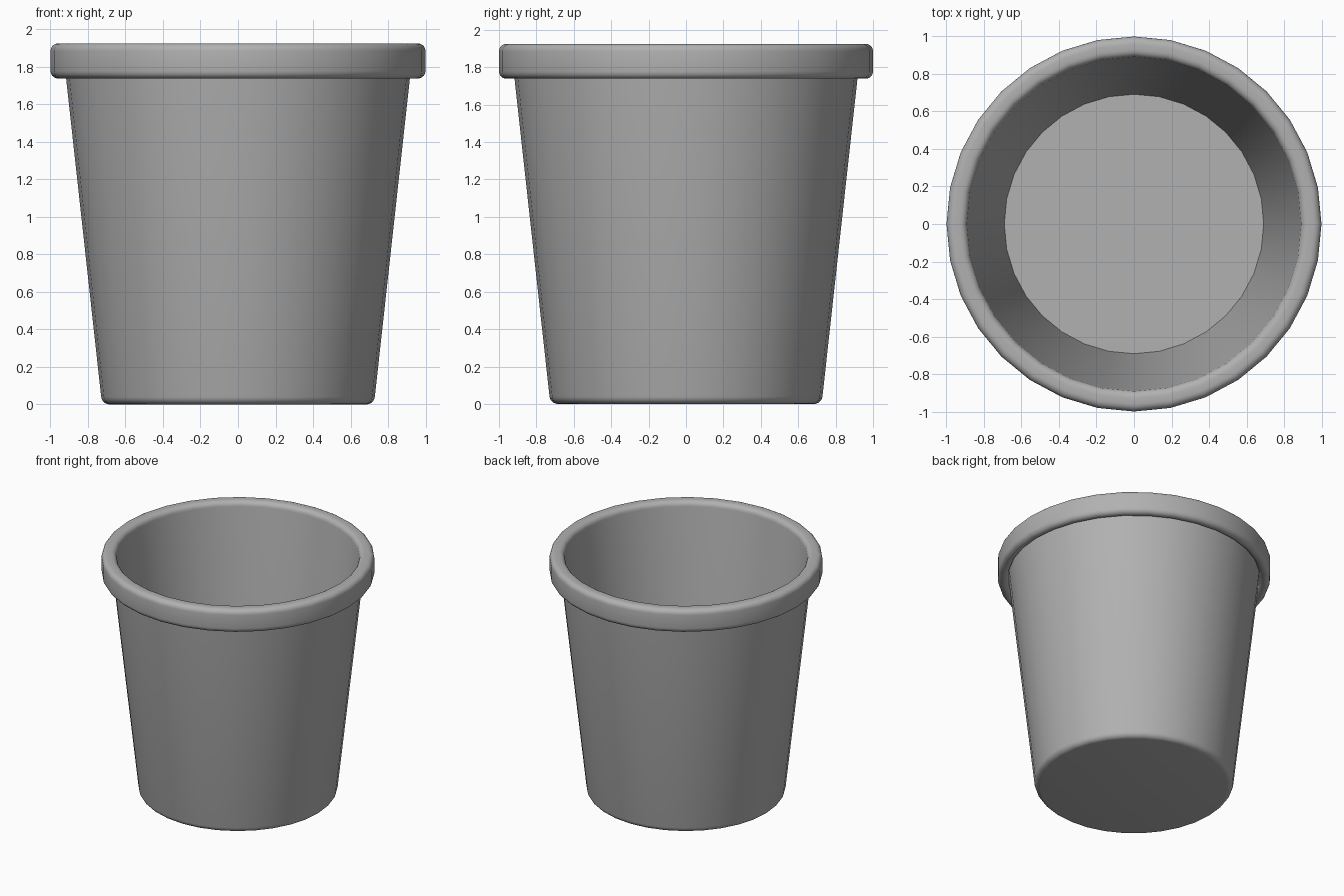
import bpy, bmesh, math

if "Cube" in bpy.data.objects:
    bpy.data.objects.remove(bpy.data.objects["Cube"])

SIDES = 32


def arc(cx, cz, r, a0, a1, n=5):
    """Points of a rounded profile corner, angles in degrees."""
    return [(cx + r * math.cos(math.radians(a0 + (a1 - a0) * i / n)),
             cz + r * math.sin(math.radians(a0 + (a1 - a0) * i / n)))
            for i in range(n + 1)]


def lathe(name, profile):
    """Turn an (r, z) profile around z and cap both ends."""
    bm = bmesh.new()
    rings = [[bm.verts.new((r * math.cos(math.tau * k / SIDES),
                            r * math.sin(math.tau * k / SIDES), z))
              for k in range(SIDES)] for r, z in profile]
    for a, b in zip(rings, rings[1:]):
        for k in range(SIDES):
            j = (k + 1) % SIDES
            bm.faces.new((a[k], a[j], b[j], b[k]))
    bm.faces.new(rings[0][::-1])
    bm.faces.new(rings[-1])
    bmesh.ops.recalc_face_normals(bm, faces=bm.faces[:])
    mesh = bpy.data.meshes.new(name)
    bm.to_mesh(mesh)
    bm.free()
    obj = bpy.data.objects.new(name, mesh)
    bpy.context.collection.objects.link(obj)
    bpy.context.view_layer.objects.active = obj
    obj.select_set(True)
    bpy.ops.object.shade_smooth_by_angle(angle=math.radians(35))
    return obj


# Underside and tapered outer wall
profile = arc(0.685, 0.045, 0.045, -90, -6)
profile += [(0.92, 1.768)]
# Thick rolled rim with a rounded lower lip
profile += arc(0.96, 1.778, 0.04, -160, 0, 8)
profile += arc(0.96, 1.885, 0.04, 0, 90)
profile += arc(0.93, 1.885, 0.04, 90, 180)
# Inner wall down to the floor
profile += [(0.692, 0.05)]

bucket = lathe("bucket", profile)

# Dark grey finish
grey = bpy.data.materials.new("dark_grey")
grey.diffuse_color = (0.44, 0.44, 0.44, 1)
grey.use_nodes = True
grey.node_tree.nodes["Principled BSDF"].inputs["Base Color"].default_value = grey.diffuse_color
bucket.data.materials.append(grey)
